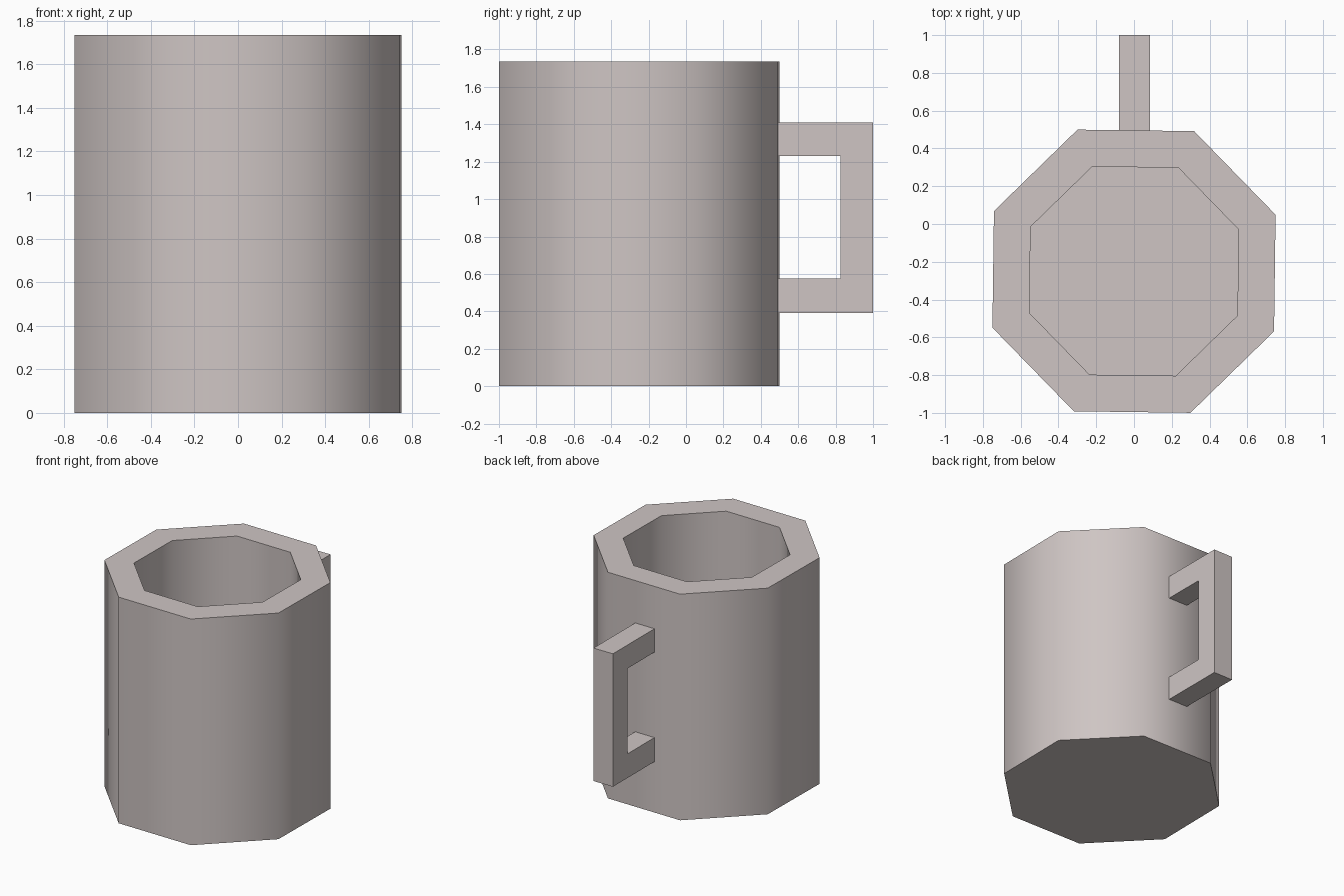
import bpy, bmesh, math

if "Cube" in bpy.data.objects:
    bpy.data.objects.remove(bpy.data.objects["Cube"])

clay = bpy.data.materials.new("warm_grey_clay")
clay.diffuse_color = (0.62, 0.56, 0.55, 1)
clay.use_nodes = True
clay.node_tree.nodes["Principled BSDF"].inputs["Base Color"].default_value = clay.diffuse_color

HEIGHT, FLOOR = 1.735, 0.2
CY = -0.25
TURN = math.radians(22.5 - 0.75)


def finish(bm, name, smooth):
    bmesh.ops.recalc_face_normals(bm, faces=bm.faces)
    me = bpy.data.meshes.new(name)
    bm.to_mesh(me)
    bm.free()
    ob = bpy.data.objects.new(name, me)
    bpy.context.collection.objects.link(ob)
    me.materials.append(clay)
    if smooth:
        bpy.ops.object.select_all(action='DESELECT')
        ob.select_set(True)
        bpy.context.view_layer.objects.active = ob
        bpy.ops.object.shade_smooth_by_angle(angle=math.radians(60))
    return ob


# Mug body: octagonal rings from the base, up the outside, over the rim, down inside
bm = bmesh.new()
rings = []
for r, z in [(0.807, 0), (0.807, HEIGHT), (0.596, HEIGHT), (0.596, FLOOR)]:
    rings.append([bm.verts.new((r * math.cos(TURN + i * math.pi / 4),
                                CY + r * math.sin(TURN + i * math.pi / 4), z))
                  for i in range(8)])
for a, b in zip(rings, rings[1:]):
    for i in range(8):
        j = (i + 1) % 8
        bm.faces.new((a[i], a[j], b[j], b[i]))
bm.faces.new(rings[0])
bm.faces.new(rings[-1])
finish(bm, "mug_body", True)

# Handle: C-shaped profile in the y-z plane, extruded across x
profile = [(0.485, 0.39), (1.0, 0.39), (1.0, 1.41), (0.485, 1.41),
           (0.485, 1.23), (0.825, 1.23), (0.825, 0.575), (0.485, 0.575)]
bm = bmesh.new()
face = bm.faces.new([bm.verts.new((-0.08, y, z)) for y, z in profile])
ext = bmesh.ops.extrude_face_region(bm, geom=[face])
bmesh.ops.translate(bm, vec=(0.165, 0, 0),
                    verts=[g for g in ext["geom"] if isinstance(g, bmesh.types.BMVert)])
finish(bm, "handle", False)
